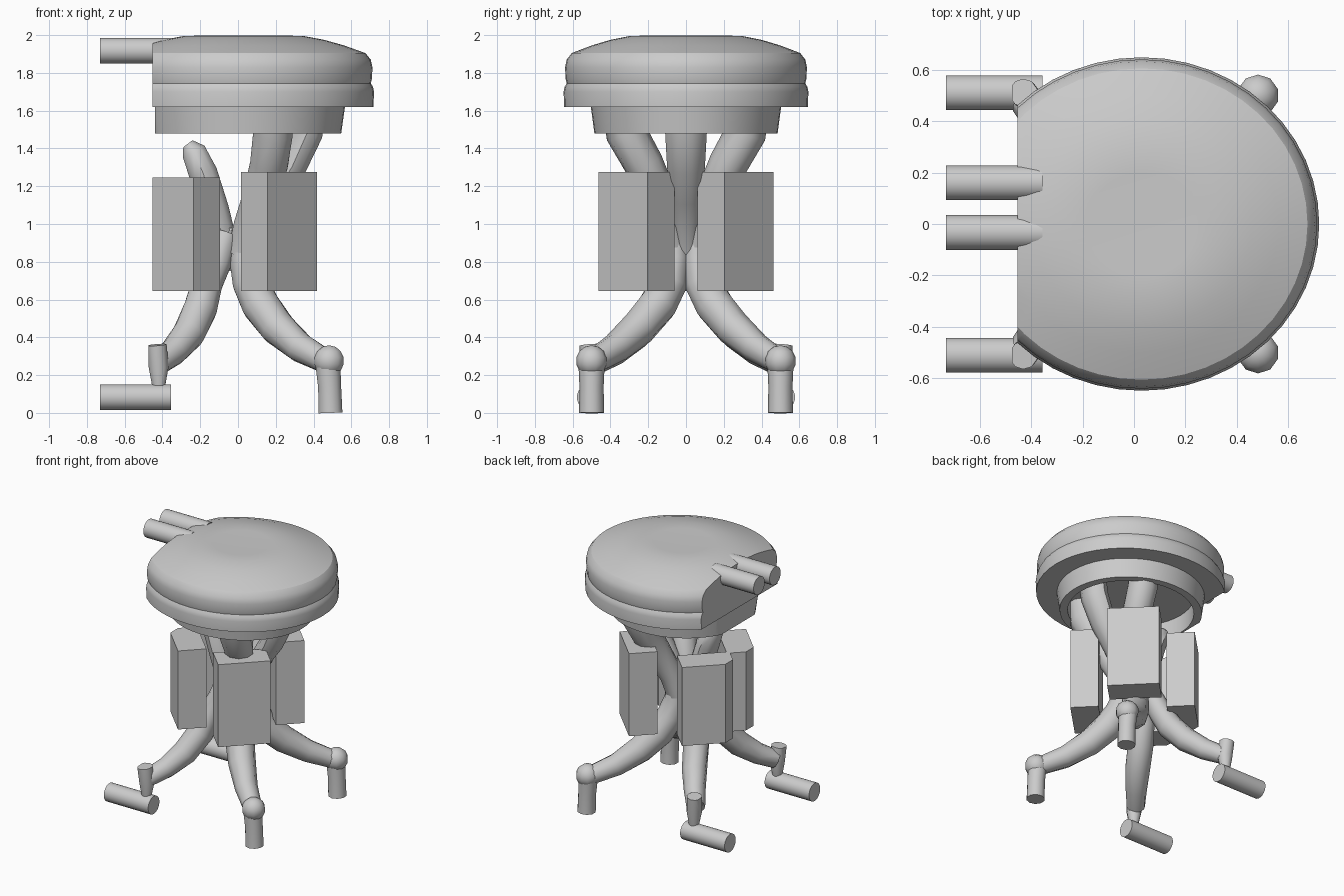
import bpy, bmesh, math
from mathutils import Matrix, Vector

if "Cube" in bpy.data.objects:
    bpy.data.objects.remove(bpy.data.objects["Cube"])

CUT = -0.452  # flat cut on the left side


def finish(name, bm, cut=None, smooth=None):
    if cut is not None:
        res = bmesh.ops.bisect_plane(bm, geom=bm.verts[:] + bm.edges[:] + bm.faces[:],
                                     plane_co=(cut, 0, 0), plane_no=(-1, 0, 0), clear_outer=True)
        edges = [e for e in res["geom_cut"] if isinstance(e, bmesh.types.BMEdge)]
        if edges:
            bmesh.ops.holes_fill(bm, edges=edges, sides=0)
    bmesh.ops.recalc_face_normals(bm, faces=bm.faces[:])
    me = bpy.data.meshes.new(name)
    bm.to_mesh(me)
    bm.free()
    ob = bpy.data.objects.new(name, me)
    bpy.context.collection.objects.link(ob)
    if smooth:
        bpy.ops.object.select_all(action='DESELECT')
        ob.select_set(True)
        bpy.context.view_layer.objects.active = ob
        bpy.ops.object.shade_smooth_by_angle(angle=math.radians(smooth))
    return ob


def lathe(name, profile, steps=48, cut=None, smooth=None):
    # slightly oval, centred on x = 0.03
    bm = bmesh.new()
    vs = [bm.verts.new((r, 0, z)) for r, z in profile]
    es = [bm.edges.new(p) for p in zip(vs, vs[1:])]
    bmesh.ops.spin(bm, geom=vs + es, cent=(0, 0, 0), axis=(0, 0, 1),
                   angle=math.tau, steps=steps, use_duplicate=False)
    bmesh.ops.remove_doubles(bm, verts=bm.verts[:], dist=0.0005)
    for v in bm.verts:
        v.co.x = v.co.x * 1.065 + 0.03
    return finish(name, bm, cut, smooth)


def tube(name, points, sides=10, cut=None, squash=1.0):
    # points are (x, y, z, radius); each ring faces along the path
    bm = bmesh.new()
    co = [Vector(p[:3]) for p in points]
    rings = []
    for i, p in enumerate(points):
        d = (co[min(i + 1, len(co) - 1)] - co[max(i - 1, 0)]).normalized()
        u = Vector((0, 1, 0)).cross(d).normalized()
        w = d.cross(u)
        rings.append([bm.verts.new(co[i] + p[3] * (squash * u * math.cos(a) + w * math.sin(a)))
                      for a in (math.tau * (k + 0.5) / sides for k in range(sides))])
    for a, b in zip(rings, rings[1:]):
        for k in range(sides):
            j = (k + 1) % sides
            bm.faces.new((a[k], a[j], b[j], b[k]))
    bm.faces.new(rings[0])
    bm.faces.new(rings[-1])
    return finish(name, bm, cut, 40)


# cushion with a pinched seam, and the hollow apron ring below it
lathe("seat_cushion", [(0, 1.62), (0.645, 1.62), (0.648, 1.70), (0.643, 1.725), (0.632, 1.745),
                       (0.638, 1.77), (0.640, 1.83), (0.632, 1.87), (0.605, 1.905), (0.50, 1.945),
                       (0.40, 1.975), (0.30, 1.995), (0.20, 1.998), (0, 1.985)],
      cut=CUT, smooth=30)
lathe("seat_apron", [(0.43, 1.63), (0.43, 1.48), (0.485, 1.48), (0.505, 1.63), (0.43, 1.63)],
      cut=-0.44, smooth=30)

for s, side in ((-1, "front"), (1, "back")):
    # upright blocks turned 45 degrees, the left pair closer together
    for x, y, turn, top, end in ((0.217, 0.263, s, 1.275, "right"), (-0.297, 0.185, -s, 1.245, "left")):
        bm = bmesh.new()
        h = top - 0.645
        m = (Matrix.Translation((x, s * y, 0.645 + h / 2))
             @ Matrix.Rotation(turn * math.pi / 4, 4, 'Z')
             @ Matrix.Diagonal((0.2, 0.37, h, 1)))
        bmesh.ops.create_cube(bm, size=1, matrix=m)
        finish(f"{side}_{end}_block", bm, CUT if end == "left" else None)

    # struts that flare sideways up into the apron
    tube(f"{side}_strut", [
        (0.19, s * 0.335, 1.63, 0.11), (0.185, s * 0.315, 1.48, 0.11), (0.165, s * 0.225, 1.32, 0.105),
        (0.12, s * 0.15, 1.16, 0.095), (0.06, s * 0.09, 1.0, 0.085), (0.02, s * 0.06, 0.84, 0.08)])

    # right legs: from the hub down to the ankle
    tube(f"{side}_right_leg", [
        (0.03, s * 0.06, 0.97, 0.07), (0.035, s * 0.065, 0.82, 0.085),
        (0.065, s * 0.09, 0.69, 0.098), (0.12, s * 0.15, 0.57, 0.103), (0.21, s * 0.25, 0.45, 0.096),
        (0.33, s * 0.37, 0.345, 0.08), (0.47, s * 0.49, 0.27, 0.065)])
    # right feet: knob and peg
    bm = bmesh.new()
    bmesh.ops.create_uvsphere(bm, u_segments=10, v_segments=7, radius=0.083,
                              matrix=Matrix.Translation((0.482, s * 0.5, 0.275)))
    finish(f"{side}_right_knob", bm, smooth=40)
    tube(f"{side}_right_foot", [(0.475, s * 0.5, 0.27, 0.07), (0.485, s * 0.5, 0.14, 0.064),
                                (0.49, s * 0.5, 0.0, 0.066)])

    # left legs, cut at the lower end
    tube(f"{side}_left_leg", [
        (-0.06, s * 0.05, 0.95, 0.07), (-0.11, s * 0.07, 0.80, 0.08),
        (-0.165, s * 0.10, 0.68, 0.085), (-0.20, s * 0.165, 0.55, 0.092), (-0.26, s * 0.27, 0.42, 0.088),
        (-0.34, s * 0.38, 0.325, 0.075), (-0.42, s * 0.48, 0.265, 0.065)], cut=-0.47)
    tube(f"{side}_left_ankle", [(-0.43, s * 0.51, 0.36, 0.055), (-0.42, s * 0.5, 0.24, 0.055),
                                (-0.42, s * 0.505, 0.11, 0.03)], cut=-0.475)

    # floor bar at the left legs
    tube(f"{side}_floor_bar", [(-0.73, s * 0.51, 0.083, 0.068), (-0.355, s * 0.51, 0.083, 0.068)], 20)

# pair of bars at the seat edge
for i, y in enumerate((0.16, -0.033)):
    tube(f"seat_bar_{i + 1}", [(-0.73, y, 1.917, 0.068), (-0.355, y, 1.917, 0.068)], 20)

# right strut up to the apron, left strut with a free rounded end, and the hub
tube("right_strut", [(0.385, 0, 1.63, 0.11), (0.365, 0, 1.48, 0.11), (0.285, 0, 1.30, 0.10),
                     (0.18, 0, 1.14, 0.09), (0.09, 0, 1.0, 0.08), (0.03, 0, 0.84, 0.07)], squash=0.8)
tube("left_strut", [(-0.265, 0, 1.425, 0.04), (-0.235, 0, 1.385, 0.085), (-0.185, 0, 1.27, 0.10),
                    (-0.125, 0, 1.08, 0.10), (-0.08, 0, 0.93, 0.09), (-0.06, 0, 0.78, 0.08)], squash=0.8)
tube("leg_hub", [(-0.03, 0, 0.98, 0.075), (-0.03, 0, 0.86, 0.11), (-0.03, 0, 0.75, 0.08)])
